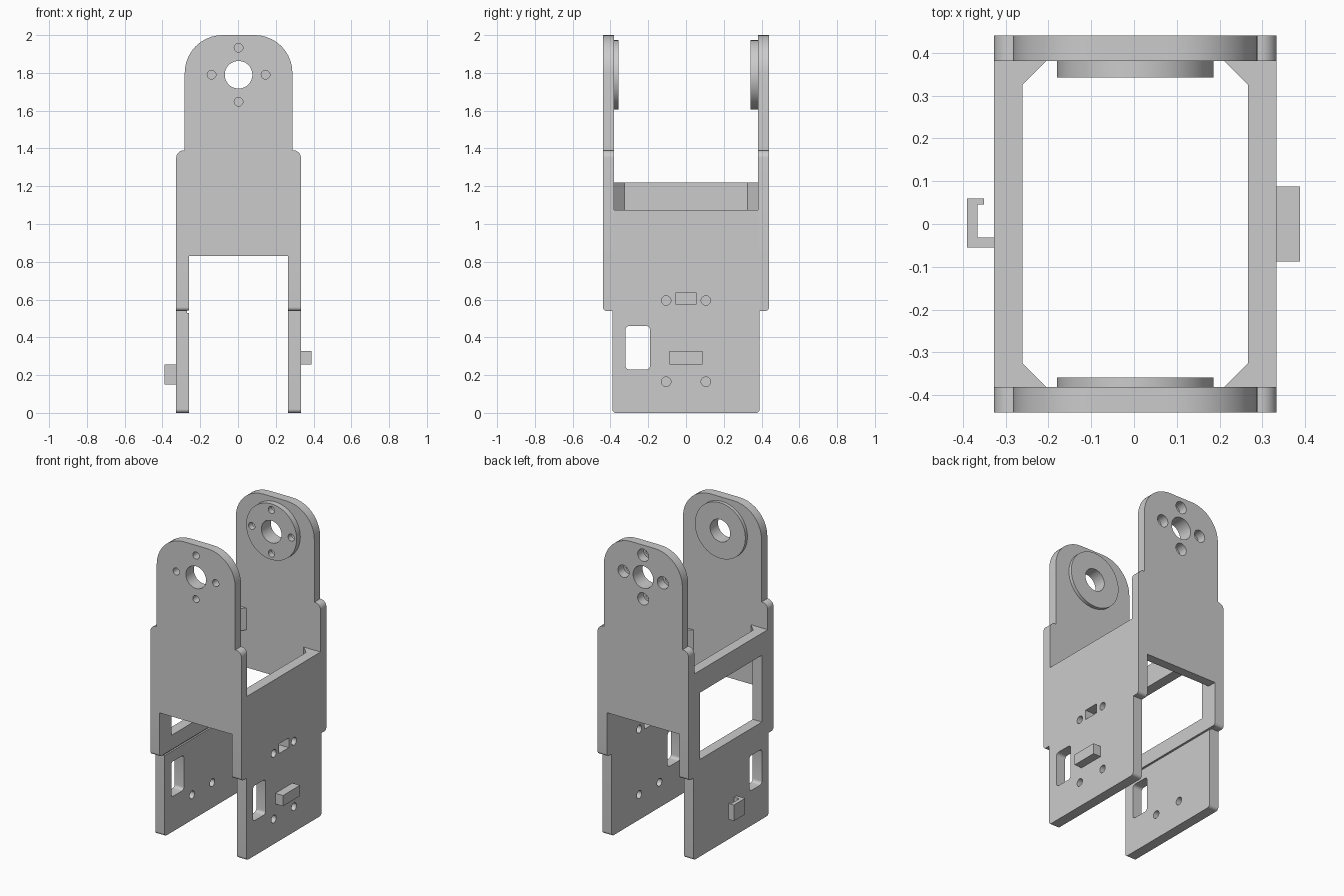
import bpy, bmesh, math
from mathutils import Vector

cube = bpy.data.objects.get("Cube")
if cube:
    bpy.data.objects.remove(cube, do_unlink=True)

grey = bpy.data.materials.new("light_grey")
grey.use_nodes = True
colour = (0.6, 0.6, 0.6, 1)
grey.diffuse_color = colour
grey.node_tree.nodes["Principled BSDF"].inputs["Base Color"].default_value = colour

CX = 0.003                      # centre line of the frame
HALF, INNER = 0.33, 0.263       # side plates, outer and inner x
DEPTH, WALL = 0.44, 0.38        # end plates, outer and inner y
HUB_Z = 1.79


def rounded(corners, steps=10):
    """Right-angled outline; each corner is (u, v, radius)."""
    out = []
    for i, (u, v, r) in enumerate(corners):
        p = Vector((u, v))
        if r == 0:
            out.append(p)
            continue
        a = (Vector(corners[i - 1][:2]) - p).normalized()
        b = (Vector(corners[(i + 1) % len(corners)][:2]) - p).normalized()
        c = p + (a + b) * r
        for k in range(steps + 1):
            t = math.pi / 2 * k / steps
            out.append(c - (b * math.cos(t) + a * math.sin(t)) * r)
    return out


def rect(u0, u1, v0, v1, r=0):
    return rounded([(u0, v0, r), (u1, v0, r), (u1, v1, r), (u0, v1, r)], 5)


def circle(u, v, r, n=48):
    return [Vector((u + r * math.cos(2 * math.pi * i / n),
                    v + r * math.sin(2 * math.pi * i / n))) for i in range(n)]


def prism(name, outline, axis, lo, hi):
    """Extrude a flat outline along an axis from lo to hi."""
    place = {"X": lambda p, w: (w, p[0], p[1]),
             "Y": lambda p, w: (p[0], w, p[1]),
             "Z": lambda p, w: (p[0], p[1], w)}[axis]
    bm = bmesh.new()
    rings = [[bm.verts.new(place(p, w)) for p in outline] for w in (lo, hi)]
    bm.faces.new(rings[0])
    bm.faces.new(rings[1])
    n = len(outline)
    for i in range(n):
        j = (i + 1) % n
        bm.faces.new((rings[0][i], rings[0][j], rings[1][j], rings[1][i]))
    bmesh.ops.recalc_face_normals(bm, faces=bm.faces)
    mesh = bpy.data.meshes.new(name)
    bm.to_mesh(mesh)
    bm.free()
    mesh.materials.append(grey)
    ob = bpy.data.objects.new(name, mesh)
    bpy.context.collection.objects.link(ob)
    return ob


def cut(ob, outline, axis, lo, hi):
    """Cut a prism out of a part and bake the result."""
    tool = prism("cutter", outline, axis, lo, hi)
    tool.hide_render = True
    mod = ob.modifiers.new("cut", "BOOLEAN")
    mod.operation, mod.solver, mod.object = "DIFFERENCE", "EXACT", tool
    graph = bpy.context.evaluated_depsgraph_get()
    mesh = bpy.data.meshes.new_from_object(ob.evaluated_get(graph))
    ob.modifiers.clear()
    ob.data = mesh
    bpy.data.objects.remove(tool, do_unlink=True)


def bolt_centres(r=0.143):
    return [(CX + r, HUB_Z), (CX - r, HUB_Z), (CX, HUB_Z + r), (CX, HUB_Z - r)]


# End plates with a shouldered, round-topped outline
top_w, low_z, step_z = 0.285, 0.83, 1.39
end_outline = rounded([
    (CX - HALF, low_z, 0), (CX + HALF, low_z, 0),
    (CX + HALF, step_z, 0.04), (CX + top_w, step_z, 0),
    (CX + top_w, 2.0, 0.2), (CX - top_w, 2.0, 0.2),
    (CX - top_w, step_z, 0), (CX - HALF, step_z, 0.04)])
front = prism("front_plate", end_outline, "Y", -DEPTH, -WALL)
back = prism("back_plate", end_outline, "Y", WALL, DEPTH)
# Hub discs on the inner faces
hub = circle(CX, HUB_Z, 0.183, 64)
front_hub = prism("front_hub", hub, "Y", -WALL, -0.358)
back_hub = prism("back_hub", hub, "Y", 0.342, WALL)

for ob in (front, back, front_hub, back_hub):
    cut(ob, circle(CX, HUB_Z, 0.073), "Y", -0.6, 0.6)
for u, v in bolt_centres():
    cut(front, circle(u, v, 0.023, 24), "Y", -0.6, 0)
    cut(back, circle(u, v, 0.04, 24), "Y", 0, 0.6)
    cut(back_hub, circle(u, v, 0.023, 24), "Y", 0, 0.6)

# Side plates, narrow at the bottom and wider above
def side_outline(top):
    half = [(0.39, 0, 0.02), (0.39, 0.54, 0.015), (DEPTH, 0.54, 0.02),
            (DEPTH, low_z, 0), (WALL, low_z, 0), (WALL, top, 0)]
    # the inner step corner stays sharp
    half[1] = (0.39, 0.54, 0)
    return rounded(half + [(-y, z, r) for y, z, r in reversed(half)])


left = prism("left_side_plate", side_outline(1.075), "X", CX + INNER, CX + HALF)
right = prism("right_side_plate", side_outline(1.22), "X", CX - HALF, CX - INNER)
for ob in (left, right):
    cut(ob, rect(-0.32, -0.19, 0.23, 0.46, 0.02), "X", -0.6, 0.6)
cut(right, rect(-0.32, 0.32, 0.637, 1.075), "X", -0.6, 0)
cut(right, rect(-0.5, 0.5, 0.53, 0.542), "X", -INNER - 0.008, 0)
cut(left, rect(-0.052, 0.052, 0.573, 0.637), "X", 0, 0.6)
for y in (-0.105, 0.105):
    for z in (0.165, 0.595):
        cut(left, circle(y, z, 0.025, 24), "X", 0, 0.6)
    cut(right, circle(y, 0.165, 0.025, 24), "X", -INNER - 0.03, 0)

# Corner gussets between side plates and end plates
for sx, side, top in ((1, "left", 1.075), (-1, "right", 1.22)):
    for sy, end in ((-1, "front"), (1, "back")):
        tri = [(CX + sx * INNER, sy * WALL), (CX + sx * INNER, sy * 0.325),
               (CX + sx * 0.208, sy * WALL)]
        prism(f"{side}_{end}_gusset", tri, "Z", top - 0.145, top)

# Block on the left side, hook on the right side
prism("left_block", rect(-0.088, 0.088, 0.257, 0.327), "X", CX + HALF, 0.388)
hook = [(-0.327, -0.055), (-0.39, -0.055), (-0.39, 0.06), (-0.35, 0.06),
        (-0.35, 0.046), (-0.365, 0.046), (-0.365, -0.031), (-0.327, -0.031)]
prism("right_hook", hook, "Z", 0.15, 0.255)

# Smooth the curved walls, keep edges sharp
bpy.ops.object.select_all(action="DESELECT")
for ob in (front, back, front_hub, back_hub, left, right):
    ob.select_set(True)
bpy.context.view_layer.objects.active = front
bpy.ops.object.shade_smooth_by_angle(angle=math.radians(30))
